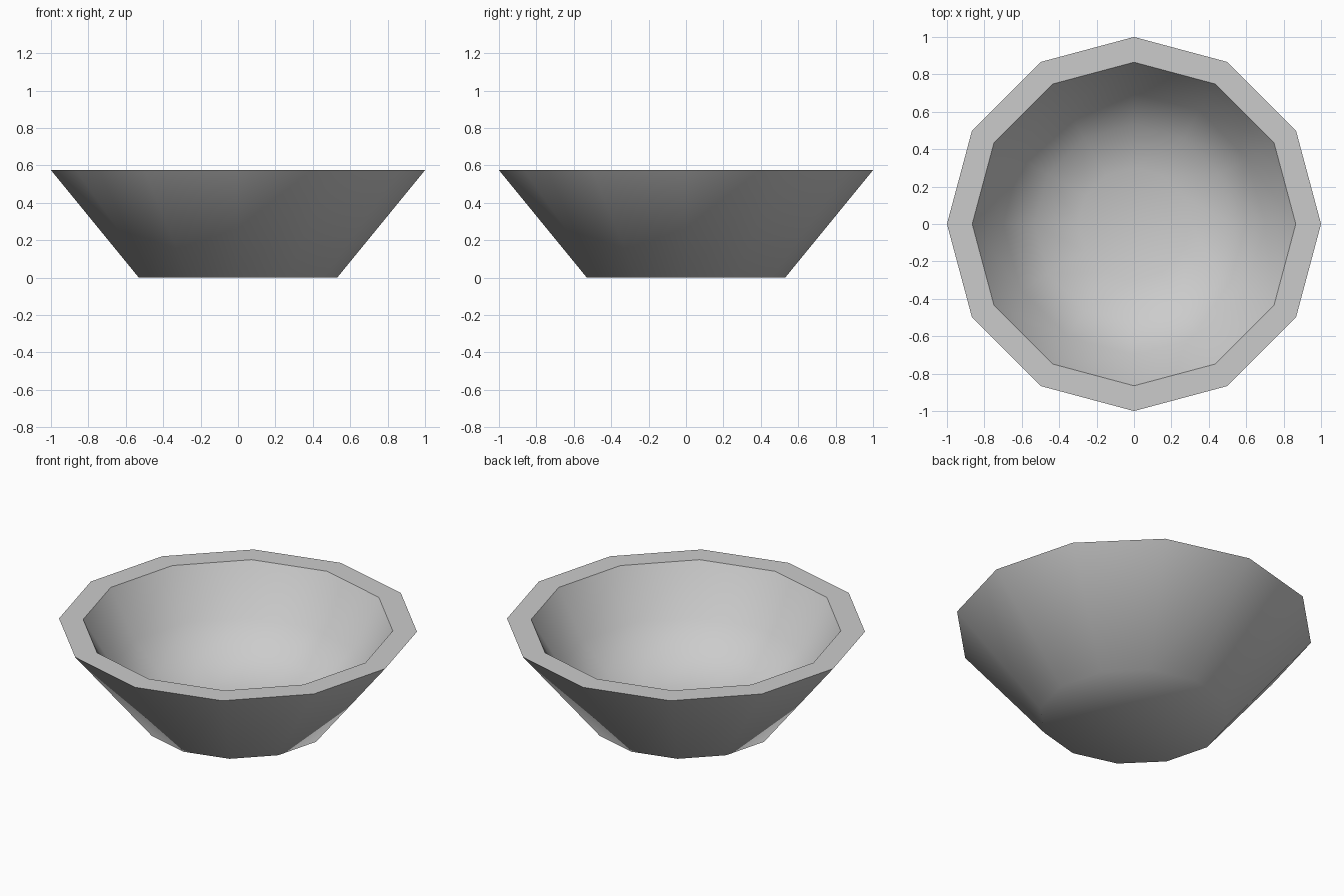
import bpy
import bmesh
from math import tau

cube = bpy.data.objects.get("Cube")
if cube:
    bpy.data.objects.remove(cube, do_unlink=True)

SIDES = 12
HEIGHT = 0.575
RIM_OUTER, RIM_INNER, FOOT = 1.0, 0.865, 0.53

# Grey stone
grey = bpy.data.materials.new("light_grey")
grey.use_nodes = True
colour = (0.6, 0.6, 0.6, 1)
grey.diffuse_color = colour
grey.node_tree.nodes["Principled BSDF"].inputs["Base Color"].default_value = colour

# Half section: foot, sloped wall, flat rim, then the rounded hollow
hollow = [(0.7, 0.28), (0.53, 0.44), (0.3, 0.51), (0, 0.53)]  # radius, depth
profile = [(0, 0), (FOOT, 0), (RIM_OUTER, HEIGHT), (RIM_INNER, HEIGHT)]
profile += [(r, HEIGHT - depth) for r, depth in hollow]

# Turn the section around the vertical axis
bm = bmesh.new()
verts = [bm.verts.new((r, 0, z)) for r, z in profile]
edges = [bm.edges.new(pair) for pair in zip(verts, verts[1:])]
bmesh.ops.spin(bm, geom=verts + edges, cent=(0, 0, 0), axis=(0, 0, 1),
               angle=tau, steps=SIDES)
bmesh.ops.remove_doubles(bm, verts=bm.verts, dist=0.001)
bmesh.ops.recalc_face_normals(bm, faces=bm.faces)

# Smooth surfaces, with crisp edges around the flat rim
for face in bm.faces:
    face.smooth = True
for edge in bm.edges:
    edge.smooth = not all(abs(v.co.z - HEIGHT) < 0.001 for v in edge.verts)

mesh = bpy.data.meshes.new("bowl")
bm.to_mesh(mesh)
bm.free()
mesh.materials.append(grey)
bowl = bpy.data.objects.new("bowl", mesh)
bpy.context.collection.objects.link(bowl)
